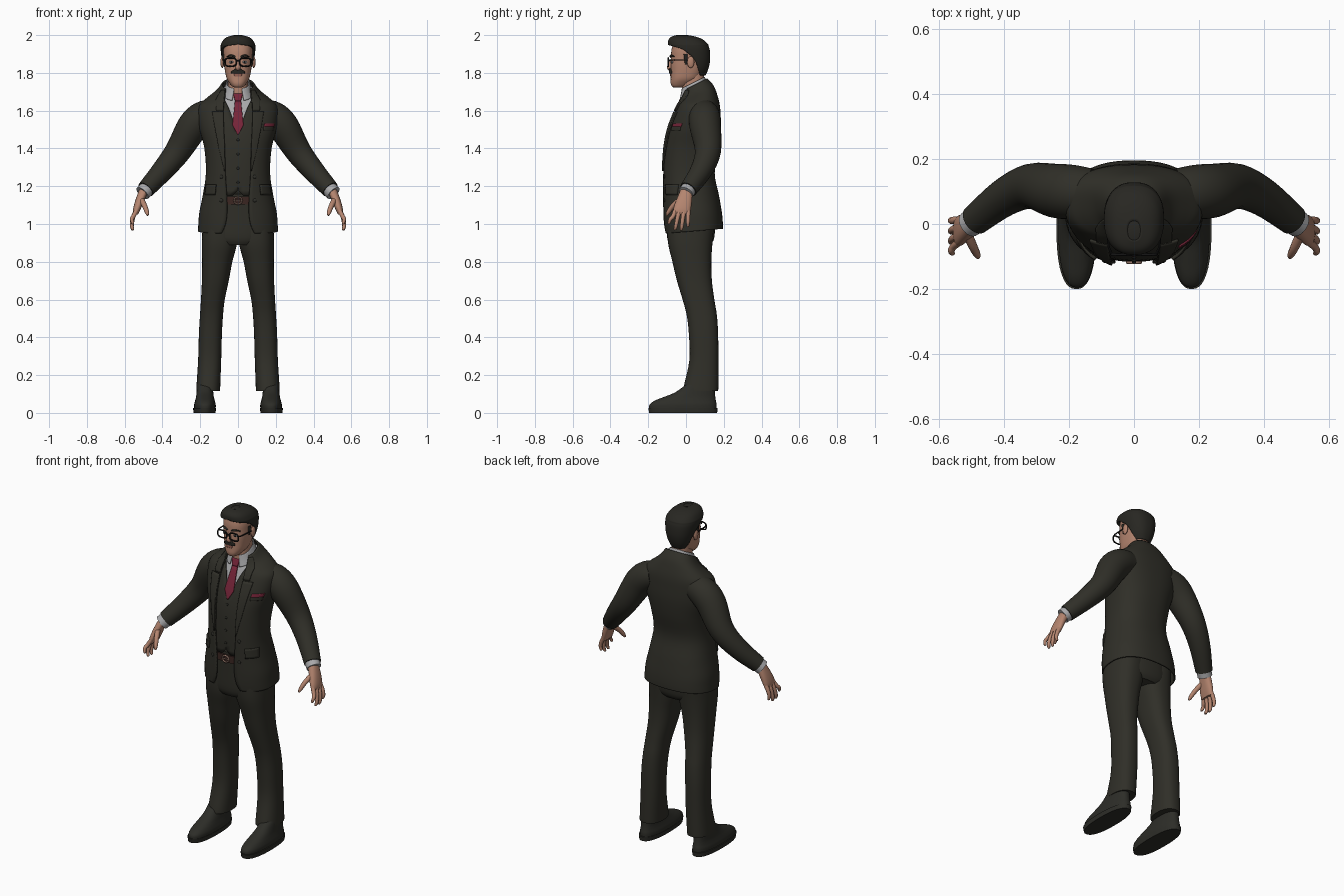
import bpy, bmesh, math
from mathutils import Vector
from mathutils.bvhtree import BVHTree

if "Cube" in bpy.data.objects:
    bpy.data.objects.remove(bpy.data.objects["Cube"])

N = 2.4   # roundness of the cross-sections


def material(name, rgb):
    m = bpy.data.materials.new(name)
    m.diffuse_color = (*rgb, 1)
    m.use_nodes = True
    m.node_tree.nodes["Principled BSDF"].inputs["Base Color"].default_value = m.diffuse_color
    return m


SUIT = material("suit_cloth", (.029, .028, .021))
LEATHER = material("shoe_leather", (.026, .026, .021))
HAIR = material("dark_hair", (.021, .020, .016))
SKIN = material("skin", (.46, .235, .16))
SHIRT = material("shirt_grey", (.40, .40, .41))
RED = material("burgundy_silk", (.18, .018, .04))
BELT = material("belt_brown", (.045, .02, .016))
METAL = material("buckle_copper", (.36, .22, .17))
BLACK = material("black_frame", (.007, .007, .007))
LIP = material("lip", (.28, .11, .08))


def make(name, verts, faces, mat, thick=0):
    me = bpy.data.meshes.new(name)
    me.from_pydata(verts, [], faces)
    bm = bmesh.new()
    bm.from_mesh(me)
    bmesh.ops.remove_doubles(bm, verts=bm.verts, dist=1e-5)
    bm.to_mesh(me)
    bm.free()
    me.materials.append(mat)
    me.polygons.foreach_set("use_smooth", [True] * len(me.polygons))
    me.set_sharp_from_angle(angle=math.radians(45))
    ob = bpy.data.objects.new(name, me)
    bpy.context.collection.objects.link(ob)
    if thick:
        mod = ob.modifiers.new("thickness", 'SOLIDIFY')
        mod.thickness, mod.offset = thick, -1
    return ob


def spline(rows, k):
    """Smooth curve through rows of equal length."""
    out = []
    for i in range(len(rows) - 1):
        p = [rows[max(i - 1, 0)], rows[i], rows[i + 1], rows[min(i + 2, len(rows) - 1)]]
        for j in range(k):
            t = j / k
            out.append(tuple(b + .5 * t * (c - a + t * (2*a - 5*b + 4*c - d + t * (3*(b - c) + d - a)))
                             for a, b, c, d in zip(*p)))
    return out + [tuple(rows[-1])]


def loft_geo(rows, k=4, seg=40, caps=True):
    """rows: z, half width, front y, back y, front opening angle, tilt, centre x"""
    rows = [tuple(r) + (0,) * (7 - len(r)) for r in rows]
    rings = spline(rows, k) if k > 1 else rows
    verts, faces = [], []
    for z, rx, yf, yb, a0, tilt, cx in rings:
        a0 = max(a0, 0)
        cy, ry = (yf + yb) / 2, (yb - yf) / 2
        for j in range(seg + 1):
            a = a0 + (2 * math.pi - 2 * a0) * j / seg
            s, c = math.sin(a), -math.cos(a)
            x = math.copysign(abs(s) ** (2 / N), s) * rx if abs(s) > 1e-9 else 0
            y = math.copysign(abs(c) ** (2 / N), c) * ry
            verts.append((cx + x, cy + y, z + tilt * y))
    w = seg + 1
    for i in range(len(rings) - 1):
        for j in range(seg):
            faces.append((i*w + j, i*w + j + 1, i*w + w + j + 1, i*w + w + j))
    if caps:
        faces.append(tuple(reversed(range(seg))))
        faces.append(tuple(range((len(rings) - 1) * w, len(verts) - 1)))
    return verts, faces


def loft(name, rows, mat, thick=0, **kw):
    return make(name, *loft_geo(rows, caps=not thick, **kw), mat, thick)


def tube(name, pts, mat, k=4, seg=16):
    """pts: x, y, z, radius"""
    pts = spline(pts, k) if k > 1 else pts
    P = [Vector(p[:3]) for p in pts]
    d = (P[-1] - P[0])
    ref = Vector((1, 0, 0)) if abs(d.y) > .8 * d.length and d.length else Vector((0, 1, 0))
    verts, faces = [], []
    for i, p in enumerate(P):
        t = (P[min(i + 1, len(P) - 1)] - P[max(i - 1, 0)]).normalized()
        u = t.cross(ref).normalized()
        v = t.cross(u)
        for j in range(seg):
            a = 2 * math.pi * j / seg
            verts.append(p + (u * math.cos(a) + v * math.sin(a)) * pts[i][3])
    for i in range(len(P) - 1):
        for j in range(seg):
            n = (j + 1) % seg
            faces.append((i*seg + j, i*seg + n, i*seg + seg + n, i*seg + seg + j))
    faces += [tuple(reversed(range(seg))), tuple(range(len(verts) - seg, len(verts)))]
    return make(name, verts, faces, mat)


def ball(name, loc, size, mat):
    bpy.ops.mesh.primitive_uv_sphere_add(segments=16, ring_count=10, radius=1, location=loc)
    ob = bpy.context.object
    ob.name, ob.scale = name, size
    ob.data.materials.append(mat)
    bpy.ops.object.shade_smooth()


def front_y(tree, x, z):
    hit = tree.ray_cast(Vector((x, -1, z)), Vector((0, 1, 0)))[0]
    return (hit or tree.find_nearest(Vector((x, -.05, z)))[0]).y


def strip(name, tree, rows, mat, off, thick, side=1):
    """Plate hugging a front surface; rows: z, left x, right x"""
    verts, faces, cols, k = [], [], 8, 5
    for i in range((len(rows) - 1) * k + 1):
        a, f = rows[min(i // k, len(rows) - 2)], 0
        b = rows[min(i // k, len(rows) - 2) + 1]
        f = i / k - min(i // k, len(rows) - 2)
        z, x0, x1 = (p + (q - p) * f for p, q in zip(a, b))
        x0, x1 = sorted((x0 * side, x1 * side))
        for j in range(cols + 1):
            x = x0 + (x1 - x0) * j / cols
            verts.append((x, front_y(tree, x, z) - off, z))
    w = cols + 1
    for i in range((len(rows) - 1) * k):
        for j in range(cols):
            faces.append((i*w + j, i*w + j + 1, i*w + w + j + 1, i*w + w + j))
    return make(name, verts, faces, mat, thick)


def opening(gap, rx):
    return math.asin(min(1, max(gap, 0) / rx) ** (N / 2))


# jacket body: z, half width, front, back, half opening, tilt
body = spline([
    (.962, .212, -.115, .195, .088, .08), (1.0, .21, -.12, .195, .068, .04),
    (1.06, .205, -.123, .19, .058, 0), (1.15, .187, -.125, .175, .06, 0),
    (1.27, .170, -.127, .152, .068, 0), (1.40, .178, -.12, .175, .072, 0),
    (1.50, .203, -.10, .185, .076, 0), (1.58, .213, -.07, .183, .078, 0),
    (1.63, .205, -.05, .178, .076, .05), (1.665, .165, -.04, .165, .074, .2),
    (1.70, .115, -.03, .145, .07, .4), (1.74, .085, -.012, .112, .066, .5)], 4)
loft("jacket", [(z, rx, f, b, opening(g, rx), t) for z, rx, f, b, g, t in body], SUIT, .008, k=1, seg=56)
chest = BVHTree.FromPolygons(*loft_geo([(z, rx, f, b, 0, t) for z, rx, f, b, g, t in body], k=1, seg=56))

# waistcoat and shirt nested inside the jacket
loft("waistcoat", [(z, rx - .011, f + .011, b - .011,
                    opening(max(0, 1.18 - z) + max(0, z - 1.48) * .38, rx), t)
                   for z, rx, f, b, g, t in body if 1.13 < z < 1.70], SUIT, .006, k=1, seg=56)
loft("shirt", [(z, rx - .02, f + .02, b - .02, 0, t)
               for z, rx, f, b, g, t in body if 1.4 < z < 1.715], SHIRT, k=1)
loft("shirt_collar", [(1.69, .08, -.038, .112, .34, .5), (1.72, .07, -.03, .108, .3, .5),
                      (1.748, .062, -.024, .1, .28, .5)], SHIRT, .006)
strip("tie", chest, [(1.475, -.003, .003), (1.525, -.029, .029), (1.655, -.016, .016)], RED, -.006, .008)
strip("tie_knot", chest, [(1.653, -.015, .015), (1.692, -.026, .026)], RED, .002, .016)
for i in range(4):
    z = 1.22 + .075 * i
    ball("waistcoat_button", (0, front_y(chest, 0, z) + .010, z), (.007, .004, .007), LEATHER)

# jacket details
for s in (1, -1):
    strip("lapel", chest, [(1.28, .068, .073), (1.40, .071, .102), (1.52, .076, .125), (1.595, .078, .137)],
          SUIT, .008, .008, s)
    strip("upper_lapel", chest, [(1.60, .078, .115), (1.66, .075, .118), (1.71, .07, .09)], SUIT, .008, .008, s)
    strip("pocket_flap", chest, [(1.155, .125, .177), (1.21, .12, .172)], SUIT, .012, .012, s)
    for z in (1.25, 1.125):
        ball("jacket_button", (s * .088, front_y(chest, s * .088, z), z), (.010, .005, .010), LEATHER)
strip("breast_pocket", chest, [(1.495, .138, .188), (1.515, .136, .190)], SUIT, .007, .007)
strip("pocket_square", chest, [(1.513, .138, .190), (1.533, .142, .195)], RED, .006, .006)

# trousers and belt
loft("trouser_hips", [(.89, .12, -.085, .13), (.93, .178, -.10, .15), (1.05, .178, -.103, .155),
                      (1.16, .16, -.105, .145)], SUIT)
loft("belt", [(1.102, .168, -.112, .15), (1.145, .162, -.113, .147)], BELT, k=1)
loop = [(.021 * math.cos(a), -.118, 1.124 + .019 * math.sin(a), .0045)
        for a in (math.pi * i / 8 for i in range(17))]
tube("buckle", loop, METAL, k=1, seg=8)
tube("buckle_pin", [(-.02, -.119, 1.124, .003), (.02, -.119, 1.124, .003)], METAL, k=1, seg=8)

leg = [(.115, .063, -.015, .17, .158), (.14, .063, -.012, .171, .157), (.28, .061, .018, .171, .15),
       (.42, .061, .015, .170, .146), (.52, .061, .003, .163, .14), (.6, .063, -.018, .15, .133),
       (.7, .071, -.048, .137, .12), (.8, .08, -.072, .134, .11), (.9, .093, -.095, .14, .098),
       (1.0, .092, -.10, .15, .095)]
shoe = [(.024, .057, -.195, .162), (.045, .057, -.192, .162), (.065, .052, -.165, .158),
        (.085, .047, -.115, .155), (.11, .044, -.055, .153), (.15, .042, 0, .15)]
for s in (1, -1):
    loft("trouser_leg", [(z, rx, f, b, 0, 0, cx * s) for z, rx, f, b, cx in leg], SUIT)
    loft("shoe_upper", [r + (0, 0, .175 * s) for r in shoe], LEATHER)
    loft("shoe_sole", [(0, .058, -.195, .165, 0, 0, .177 * s), (.026, .061, -.2, .168, 0, 0, .177 * s)],
         LEATHER, k=1)

# arms and hands
for s in (1, -1):
    tube("sleeve", [(.13 * s, .095, 1.585, .075), (.185 * s, .098, 1.567, .083), (.24 * s, .102, 1.515, .083),
                    (.318 * s, .116, 1.385, .069), (.40 * s, .08, 1.282, .058),
                    (.488 * s, .012, 1.183, .047)], SUIT, seg=28)
    tube("shirt_cuff", [(.46 * s, .03, 1.21, .041), (.506 * s, -.001, 1.163, .041)], SHIRT, k=1, seg=24)
    loft("palm", [(1.19, .026, -.025, .036, 0, 0, .493 * s), (1.13, .024, -.05, .032, 0, 0, .518 * s),
                  (1.08, .020, -.067, .026, 0, 0, .535 * s), (1.05, .013, -.065, .02, 0, 0, .542 * s)], SKIN, seg=24)
    for y0, y1, z1 in ((-.055, -.09, 1.0), (-.033, -.058, .968), (-.009, -.025, .966), (.012, .01, .985)):
        tube("finger", [(.536 * s, y0, 1.075, .012), (.554 * s, y0 * .6 + y1 * .4, 1.04, .0115),
                        (.562 * s, y1 * .8 + y0 * .2, z1 + .025, .010), (.557 * s, y1, z1 + .004, .0075),
                        (.556 * s, y1, z1, .003)], SKIN, seg=10)
    tube("thumb", [(.512 * s, -.03, 1.13, .015), (.494 * s, -.07, 1.095, .0135), (.482 * s, -.094, 1.062, .011),
                   (.478 * s, -.103, 1.045, .005)], SKIN, seg=10)

# head and neck
loft("neck", [(1.67, .058, -.02, .10), (1.72, .053, -.022, .096), (1.80, .052, -.02, .095)], SKIN)
head = [(1.722, .015, -.062, -.02), (1.728, .03, -.074, .0), (1.745, .045, -.081, .035), (1.77, .06, -.081, .07),
        (1.805, .068, -.080, .09), (1.84, .073, -.081, .105), (1.88, .076, -.079, .112),
        (1.92, .077, -.077, .11), (1.96, .068, -.065, .095), (1.982, .035, -.04, .05)]
loft("head", head, SKIN)
face = BVHTree.FromPolygons(*loft_geo(head))
rad = math.radians
hair = [(1.785, .056, -.07, .103, 128), (1.82, .073, -.08, .118, 114), (1.86, .083, -.083, .127, 102),
        (1.895, .089, -.087, .128, 90), (1.925, .092, -.089, .125, 74), (1.942, .092, -.092, .12, 38),
        (1.952, .090, -.095, .116, 0), (1.975, .077, -.093, .092, 0), (1.991, .055, -.078, .055, 0),
        (2.0, .02, -.05, .01, 0)]
loft("hair", [(z, rx, f, b, rad(a)) for z, rx, f, b, a in hair], HAIR, .014)
ball("hair_crown", (0, -.02, 1.985), (.045, .05, .015), HAIR)
tube("nose", [(0, -.077, 1.872, .006), (0, -.083, 1.85, .009), (0, -.087, 1.829, .0135), (0, -.079, 1.817, .009)],
     SKIN, seg=12)
strip("moustache", face, [(1.797, -.036, .036), (1.808, -.036, .036), (1.822, -.013, .013)], HAIR, .009, .011)
strip("mouth", face, [(1.780, -.014, .014), (1.787, -.02, .02), (1.796, -.02, .02)], LIP, .004, .006)

# ears, eyes, brows and glasses
for s in (1, -1):
    ball("ear", (.083 * s, .025, 1.857), (.010, .019, .031), SKIN)
    tube("sideburn", [(.074 * s, -.002, 1.90, .011), (.072 * s, .0, 1.845, .006)], HAIR, k=1, seg=10)
    ey = front_y(face, .035 * s, 1.857)
    ball("eye", (.035 * s, ey, 1.857), (.014, .006, .007), SHIRT)
    ball("pupil", (.035 * s, ey - .004, 1.857), (.006, .004, .006), BLACK)
    tube("eyebrow", [(.014 * s, -.081, 1.884, .005), (.036 * s, -.079, 1.892, .0055), (.06 * s, -.062, 1.886, .003)],
         HAIR, seg=8)
    rim = []
    for i in range(25):
        a = math.pi * i / 12
        c, q = math.cos(a), math.sin(a)
        rim.append((.039 * s + math.copysign(abs(c) ** .65, c) * .030, -.094,
                    1.857 + math.copysign(abs(q) ** .65, q) * .022, .0042))
    tube("glasses_rim", rim, BLACK, k=1, seg=8)
    tube("glasses_temple", [(.069 * s, -.093, 1.868, .004), (.078 * s, -.07, 1.868, .0035), (.084 * s, .025, 1.868, .0035)],
         BLACK, k=1, seg=8)
tube("glasses_bridge", [(-.012, -.095, 1.863, .004), (.012, -.095, 1.863, .004)], BLACK, k=1, seg=8)
